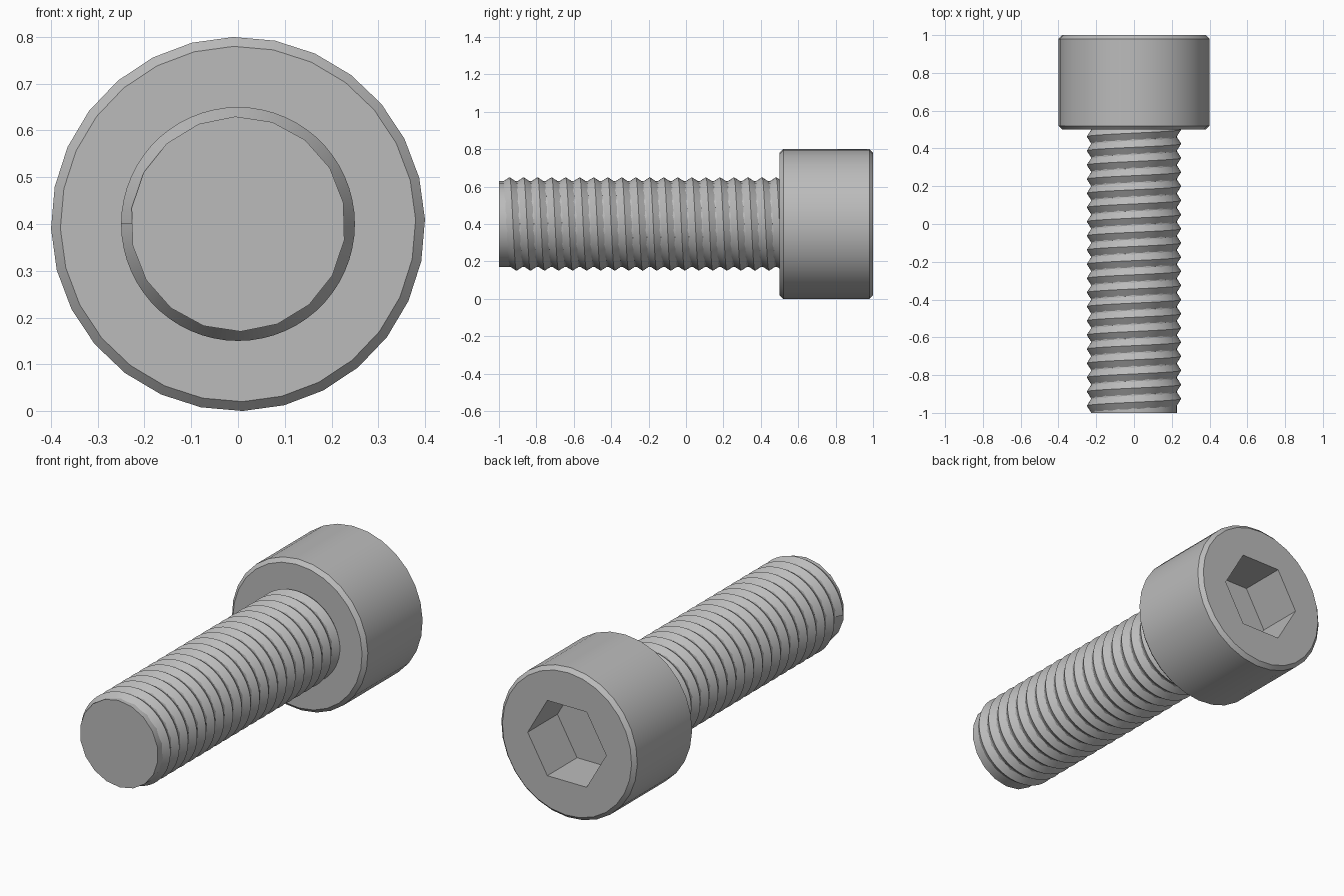
import bpy, bmesh, math

cube = bpy.data.objects.get("Cube")
if cube:
    bpy.data.objects.remove(cube, do_unlink=True)

AXIS_Z = 0.4          # height of the bolt axis
TWIST = math.radians(91.4)

steel = bpy.data.materials.new("steel grey")
steel.use_nodes = True
steel.diffuse_color = (0.5, 0.5, 0.5, 1)
steel.node_tree.nodes["Principled BSDF"].inputs["Base Color"].default_value = (0.5, 0.5, 0.5, 1)


def ring(bm, radius, y, sides, phase=0.0):
    """Circle of vertices around the bolt axis."""
    return [bm.verts.new((radius * math.cos(phase + math.tau * i / sides), y,
                          AXIS_Z + radius * math.sin(phase + math.tau * i / sides)))
            for i in range(sides)]


def skin(bm, a, b):
    """Wall of quads between two rings."""
    n = len(a)
    return [bm.faces.new((a[i], a[(i + 1) % n], b[(i + 1) % n], b[i])) for i in range(n)]


def loop_edges(bm, verts):
    return [bm.edges.get((v, verts[i - 1])) for i, v in enumerate(verts)]


def finish(bm, name):
    bmesh.ops.recalc_face_normals(bm, faces=bm.faces)
    mesh = bpy.data.meshes.new(name)
    bm.to_mesh(mesh)
    bm.free()
    mesh.materials.append(steel)
    obj = bpy.data.objects.new(name, mesh)
    bpy.context.collection.objects.link(obj)
    bpy.ops.object.select_all(action='DESELECT')
    obj.select_set(True)
    bpy.context.view_layer.objects.active = obj
    bpy.ops.object.shade_smooth_by_angle(angle=math.radians(28))
    return obj


# Chamfered cylindrical head with a hexagonal socket
bm = bmesh.new()
profile = [(0.38, 0.5), (0.4, 0.52), (0.4, 0.98), (0.38, 1.0)]
rings = [ring(bm, r, y, 28, TWIST) for r, y in profile]
for a, b in zip(rings, rings[1:]):
    skin(bm, a, b)
bm.faces.new(rings[0])
rim = ring(bm, 0.231, 1.0, 6)
floor = ring(bm, 0.231, 0.75, 6)
skin(bm, rim, floor)
bm.faces.new(floor)
bmesh.ops.triangle_fill(bm, use_beauty=True,
                        edges=loop_edges(bm, rings[-1]) + loop_edges(bm, rim))
finish(bm, "socket_head")

# Plain core of the shank
bm = bmesh.new()
tip = ring(bm, 0.23, -1.0, 18, TWIST)
root = ring(bm, 0.23, 0.51, 18, TWIST)
skin(bm, tip, root)
bm.faces.new(tip)
bm.faces.new(root)
finish(bm, "shank_core")

# Right-handed helical thread: a triangular ridge swept along the shank
PITCH, TURNS, STEPS = 0.075, 20, 60
bm = bmesh.new()
section = [(0.226, 0.0), (0.25, PITCH / 2), (0.226, PITCH)]
previous = first = None
for i in range(TURNS * STEPS + 1):
    t = math.tau * i / STEPS
    start = -1.0 + PITCH * i / STEPS
    current = [bm.verts.new((-r * math.cos(t), start + dy, AXIS_Z + r * math.sin(t)))
               for r, dy in section]
    if previous:
        skin(bm, previous, current)
    else:
        first = current
    previous = current
bm.faces.new(first)
bm.faces.new(previous)
finish(bm, "screw_thread")
